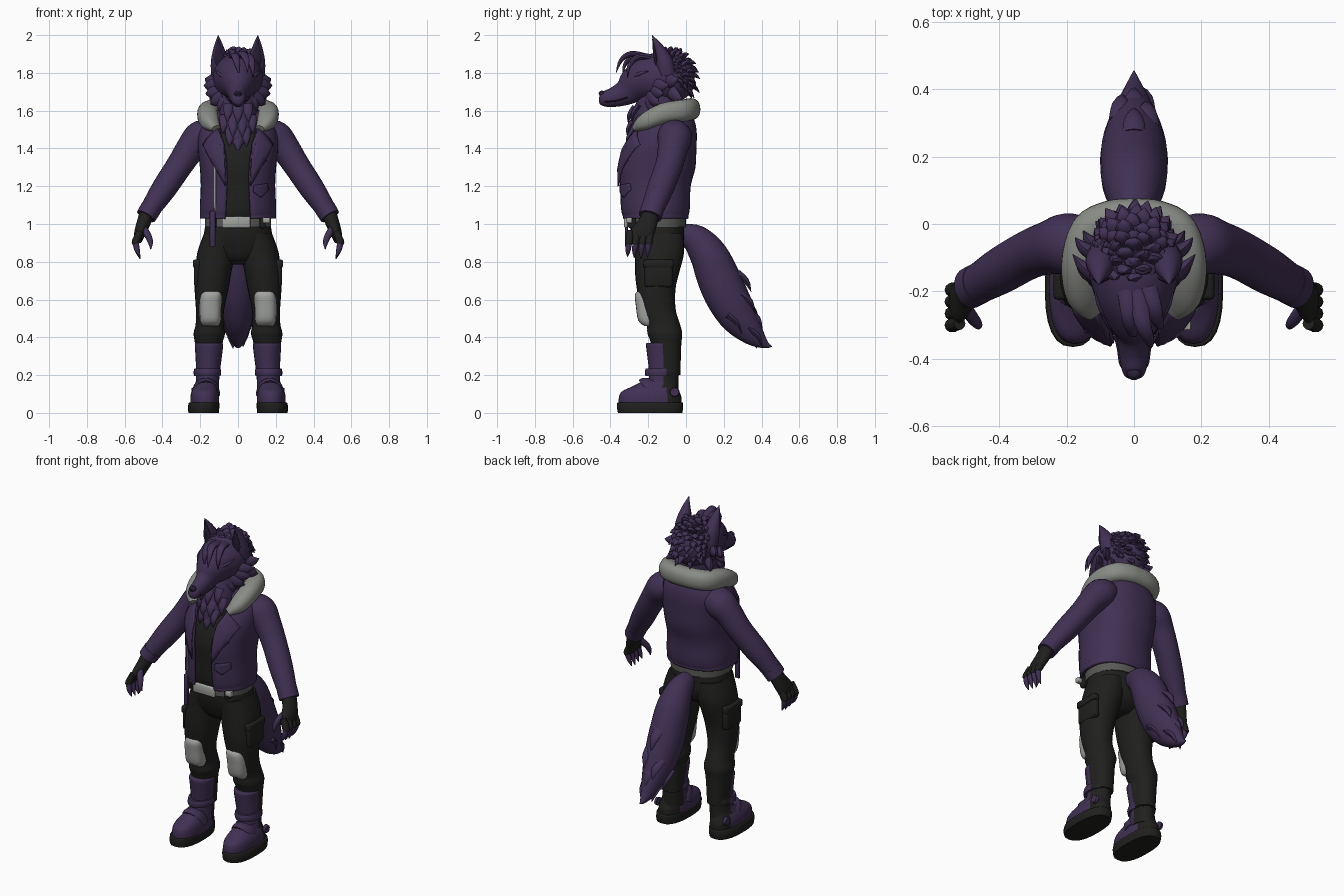
import bpy, bmesh, math, random
from mathutils import Vector

random.seed(4)
X, Y, Z = Vector((1, 0, 0)), Vector((0, 1, 0)), Vector((0, 0, 1))


def material(name, rgb):
    m = bpy.data.materials.new(name)
    m.diffuse_color = (*rgb, 1)
    return m


PURPLE = material("purple", (0.052, 0.030, 0.088))
DARK = material("dark purple", (0.022, 0.013, 0.036))
BLACK = material("black cloth", (0.014, 0.014, 0.013))
FLEECE = material("grey fleece", (0.25, 0.26, 0.235))
PAD = material("light grey", (0.36, 0.37, 0.35))
BELT = material("belt grey", (0.10, 0.10, 0.095))
EYE = material("pale eye", (0.32, 0.28, 0.16))


def smooth_path(pts, k):
    """Catmull-Rom resampling of tuples of any length."""
    out = []
    for i in range(len(pts) - 1):
        a, b, c, d = pts[max(i - 1, 0)], pts[i], pts[i + 1], pts[min(i + 2, len(pts) - 1)]
        for j in range(k):
            t = j / k
            out.append([0.5 * (2 * q + (r - p) * t + (2 * p - 5 * q + 4 * r - s) * t * t
                               + (3 * q - p - 3 * r + s) * t ** 3) for p, q, r, s in zip(a, b, c, d)])
    return out + [list(pts[-1])]


def tube(bm, pts, ref=X, flat=False, n=24, k=4, p=2.0):
    """Skin along (x, y, z, a, b[, gap]); a lies along ref, gap opens the front."""
    path = smooth_path(pts, k)
    rings = []
    for i, s in enumerate(path):
        c = Vector(s[:3])
        if flat:
            u, v = X, Y
        else:
            t = (Vector(path[min(i + 1, len(path) - 1)][:3]) - Vector(path[max(i - 1, 0)][:3])).normalized()
            u = (ref - t * ref.dot(t)).normalized()
            v = t.cross(u)
        a, b = max(s[3], 0.001), max(s[4], 0.001)
        opened = len(s) > 5
        g = s[5] if opened else 0
        ring = []
        for j in range(n + opened):
            th = -math.pi / 2 + g + (2 * math.pi - 2 * g) * j / n
            co, si = math.cos(th), math.sin(th)
            ring.append(bm.verts.new(c + u * a * math.copysign(abs(co) ** (2 / p), co)
                                     + v * b * math.copysign(abs(si) ** (2 / p), si)))
        rings.append(ring)
    m = len(rings[0])
    for r, q in zip(rings, rings[1:]):
        for j in range(m - opened):
            bm.faces.new((r[j], r[(j + 1) % m], q[(j + 1) % m], q[j]))
    if not opened:
        bm.faces.new(rings[0])
        bm.faces.new(rings[-1])


def finish(name, bm, mat, mirror=False, solid=0, rule=None):
    bmesh.ops.recalc_face_normals(bm, faces=bm.faces)
    me = bpy.data.meshes.new(name)
    bm.to_mesh(me)
    bm.free()
    for m in (mat if isinstance(mat, list) else [mat]):
        me.materials.append(m)
    for f in me.polygons:
        f.use_smooth = True
        if rule:
            f.material_index = rule(f.center)
    me.set_sharp_from_angle(angle=math.radians(45))
    ob = bpy.data.objects.new(name, me)
    bpy.context.collection.objects.link(ob)
    if solid:
        s = ob.modifiers.new("thickness", 'SOLIDIFY')
        s.thickness, s.offset = solid, 0
    if mirror:
        ob.modifiers.new("mirror", 'MIRROR')
    return ob


def part(name, paths, mat, mirror=False, solid=0, rule=None, **kw):
    bm = bmesh.new()
    for q in paths:
        tube(bm, q, **kw)
    return finish(name, bm, mat, mirror, solid, rule)


def box(name, c, size, mat, mirror=False, bevel=0.008):
    bm = bmesh.new()
    bmesh.ops.create_cube(bm, size=1)
    for v in bm.verts:
        v.co = Vector([v.co[i] * size[i] + c[i] for i in range(3)])
    bmesh.ops.bevel(bm, geom=bm.edges[:], offset=bevel, segments=2, affect='EDGES', profile=0.5)
    return finish(name, bm, mat, mirror)


def spike(base, tip, r, bend=(0, 0, 0), squash=0.6):
    b, t = Vector(base), Vector(tip)
    mid = b.lerp(t, 0.5) + Vector(bend)
    return [(*b, r, r * squash), (*mid, r * 0.75, r * 0.75 * squash), (*t, 0.001, 0.001)]


# torso sections: height, centre y, half width, half depth, front opening
TORSO = [(1.03, -.165, .188, .165, .30), (1.08, -.165, .195, .178, .28), (1.2, -.165, .19, .183, .26),
         (1.3, -.155, .195, .198, .26), (1.4, -.14, .205, .188, .30), (1.48, -.115, .2, .165, .42),
         (1.54, -.10, .165, .14, .6), (1.60, -.10, .11, .11, .8)]


def chest_front(x, z):
    for a, b in zip(TORSO, TORSO[1:]):
        if z <= b[0]:
            break
    t = min(max((z - a[0]) / (b[0] - a[0]), 0), 1)
    cy, rx, ry = [a[i] + (b[i] - a[i]) * t for i in (1, 2, 3)]
    return cy - ry * (1 - min(abs(x / rx), .97) ** 2.3) ** (1 / 2.3)


def chest_plate(name, pts, mat, mirror=False, lift=.012, thick=.009):
    """Flat outline in x, z laid over the front of the jacket."""
    bm = bmesh.new()
    bm.faces.new([bm.verts.new((x, 0, z)) for x, z in pts])
    bmesh.ops.triangulate(bm, faces=bm.faces[:])
    bmesh.ops.subdivide_edges(bm, edges=bm.edges[:], cuts=4, use_grid_fill=True)
    for v in bm.verts:
        v.co.y = chest_front(v.co.x, v.co.z) - lift
    return finish(name, bm, mat, mirror, thick)


# jacket, shirt and neck
part("jacket", [[(0, cy, z, rx, ry, g) for z, cy, rx, ry, g in TORSO]], PURPLE, solid=.014, flat=True, n=40, p=2.3)
part("shirt", [[(0, cy, z, rx - .016, ry - .016) for z, cy, rx, ry, g in TORSO]], BLACK, flat=True, n=32, p=2.3)
part("jacket_hem", [[(0, -.165, z, .194, .17, .32) for z in (1.03, 1.065)]], PURPLE, solid=.014, flat=True, n=40, p=2.3)
part("neck", [[(0, -.2, 1.40, .03, .11), (0, -.19, 1.46, .08, .122), (0, -.165, 1.55, .10, .13),
               (0, -.14, 1.65, .10, .12), (0, -.12, 1.75, .09, .1)]], PURPLE, flat=True)
part("chest_fur", [spike((x, y, z), (x * 1.15, y - .035, z - .09), .028, (0, -.012, 0)) for x, y, z in
                   [(0, -.28, 1.47), (.04, -.275, 1.50), (-.04, -.275, 1.5), (.02, -.275, 1.55), (-.025, -.275, 1.55),
                    (.07, -.24, 1.57), (-.07, -.24, 1.57), (0, -.27, 1.62), (.05, -.25, 1.63), (-.05, -.25, 1.63)]],
     PURPLE, n=8, k=3)
chest_plate("lapel", [(.065, 1.2), (.14, 1.33), (.185, 1.42), (.165, 1.45), (.11, 1.51), (.075, 1.43)], PURPLE, True, .016)
chest_plate("zip_strip", [(-.125, 1.06), (-.117, 1.06), (-.117, 1.34), (-.125, 1.34)], PAD, lift=.008, thick=.006)
chest_plate("pocket_flap", [(.08, 1.17), (.12, 1.14), (.16, 1.18), (.155, 1.215), (.085, 1.205)], PURPLE)
chest_plate("pocket_zip", [(.1, 1.28), (.15, 1.335), (.145, 1.342), (.095, 1.287)], DARK, lift=.009, thick=.005)
half = [(.115, -.265, 1.505, .018, .028), (.15, -.215, 1.54, .045, .05), (.16, -.12, 1.585, .055, .056),
        (.135, -.02, 1.6, .058, .054), (.07, .018, 1.607, .058, .052)]
part("fleece_collar", [half + [(0, .024, 1.608, .058, .052)] + [(-h[0], *h[1:]) for h in half[::-1]]],
     FLEECE, ref=Z, p=2.3)

# arms and hands
part("sleeve", [[(.15, -.065, 1.475, .085, .08), (.2, -.06, 1.455, .092, .09), (.25, -.07, 1.40, .08, .078),
                 (.31, -.09, 1.31, .073, .07), (.39, -.135, 1.19, .07, .066), (.45, -.17, 1.10, .062, .056),
                 (.488, -.19, 1.04, .058, .05)]], PURPLE, True, ref=Y)
part("sleeve_cuff", [[(.46, -.176, 1.085, .062, .056), (.487, -.19, 1.04, .062, .054)]], PURPLE, True, ref=Y)
part("glove", [[(.48, -.185, 1.06, .045, .04), (.502, -.205, 1.0, .052, .036), (.52, -.232, .95, .062, .03),
                (.526, -.245, .915, .055, .02)]], BLACK, True, ref=Y)
fingers, knuckles = [], []
for i in range(4):
    y = -.19 - .035 * i
    fingers.append([(.522, y, .95, .018, .018), (.54, y - .006, .905, .017, .017),
                    (.533, y - .012, .86, .014, .014), (.518, y - .014, .815 + .006 * abs(i - 1), .002, .002)])
    knuckles.append([(.518, y, .96, .019, .019), (.54, y - .005, .91, .021, .021), (.541, y - .007, .895, .020, .020)])
fingers.append([(.50, -.25, .975, .02, .02), (.475, -.285, .935, .018, .018), (.463, -.3, .9, .013, .013),
                (.462, -.31, .865, .002, .002)])
part("finger", fingers, PURPLE, True, ref=Y, n=10, k=3)
part("glove_knuckle", knuckles, BLACK, True, ref=Y, n=10, k=3)

# trousers, belt and pads
part("trouser_hips", [[(0, -.155, 1.04, .165, .142), (0, -.15, .95, .18, .142), (0, -.142, .88, .185, .132),
                       (0, -.14, .82, .14, .105), (0, -.14, .785, .06, .06)]], BLACK, flat=True, n=32, p=2.3)
part("trouser_leg", [[(.095, -.145, .95, .085, .13), (.115, -.14, .85, .1, .13), (.13, -.152, .75, .096, .118),
                      (.14, -.158, .66, .09, .103), (.148, -.148, .55, .075, .093), (.15, -.12, .47, .074, .088),
                      (.152, -.112, .42, .083, .092), (.155, -.105, .36, .072, .08), (.155, -.1, .2, .06, .07)]],
     BLACK, True, flat=True, p=2.2)
box("cargo_pocket", (.212, -.145, .735), (.042, .15, .14), BLACK, True, .015)
box("cargo_flap", (.218, -.145, .79), (.042, .16, .045), BLACK, True, .012)
part("knee_pad", [[(.145, -.19, .46, .042, .03), (.146, -.195, .49, .055, .058), (.146, -.2, .57, .058, .066),
                   (.142, -.208, .625, .056, .062), (.14, -.205, .65, .044, .045)]], PAD, True, flat=True, p=2.8)
part("belt", [[(0, -.158, z, .176, .158) for z in (.985, 1.035)]], BELT, flat=True, n=32, p=2.3)
box("belt_buckle", (-.01, -.318, 1.01), (.15, .02, .062), PAD)
box("belt_loop", (.13, -.285, 1.01), (.03, .04, .065), BLACK, True)
box("hanging_strap", (-.135, -.315, .975), (.03, .016, .19), PURPLE, bevel=.005)
box("strap_clasp", (.15, -.30, 1.02), (.04, .03, .03), PAD, bevel=.005)

# boots
front_purple = lambda c: 0 if c.y < -.115 else 1
part("boot_shaft", [[(.165, -.125, .10, .064, .085), (.16, -.118, .2, .062, .078), (.155, -.12, .3, .07, .085),
                     (.154, -.124, .36, .075, .088), (.154, -.124, .37, .068, .08)]], [PURPLE, BLACK], True,
     rule=front_purple, flat=True)
part("boot_foot", [[(.176, -.19, .03, .076, .166), (.176, -.19, .085, .076, .165), (.175, -.187, .115, .07, .150),
                    (.172, -.165, .14, .06, .12), (.167, -.135, .17, .055, .09)]], [PURPLE, BLACK], True,
     rule=front_purple, flat=True, p=2.4)
part("boot_sole", [[(.182, -.19, 0, .08, .17), (.182, -.19, .025, .083, .175), (.18, -.19, .052, .081, .174),
                    (.18, -.19, .056, .074, .166)]], BLACK, True, flat=True, p=2.5)
part("boot_strap", [[(.106, -.17, .10, .03, .012), (.125, -.195, .15, .034, .014), (.17, -.215, .172, .034, .014),
                     (.215, -.195, .15, .034, .014), (.236, -.17, .10, .03, .012)]], PURPLE, True, ref=Y, n=12)
part("ankle_strap", [[(.163, -.127, .195, .07, .088), (.162, -.127, .215, .073, .091),
                      (.162, -.127, .235, .069, .086)]], [PURPLE, BLACK], True, rule=front_purple, flat=True)
part("heel_patch", [[(.23, -.06, .11, .026, .026), (.246, -.06, .11, .022, .022)]], PURPLE, True, ref=Z, n=16, k=1)

# tail with fur tufts
part("tail", [[(0, -.03, .95, .045, .05), (0, .05, .92, .07, .078), (0, .12, .835, .094, .1),
               (0, .17, .72, .1, .113), (0, .22, .61, .098, .113), (0, .285, .50, .08, .098),
               (0, .36, .41, .048, .06), (0, .42, .362, .02, .022), (0, .455, .352, .002, .002)]], PURPLE)
part("tail_tuft", [spike((x, y, z), (x * .9, y + .075, z - .10), .035, (0, .012, .008)) for x, y, z in
                   [(0, .27, .74), (.04, .29, .63), (-.04, .31, .58), (0, .33, .54), (.06, .22, .52), (-.06, .24, .5),
                    (.03, .33, .45), (-.03, .3, .44)]], PURPLE, n=8, k=3)

# head and face
part("head", [[(0, .045, 1.77, .02, .03), (0, .02, 1.77, .075, .085), (0, -.06, 1.77, .122, .13),
               (0, -.14, 1.77, .133, .138), (0, -.21, 1.762, .118, .125), (0, -.27, 1.735, .088, .098),
               (0, -.32, 1.697, .057, .07), (0, -.38, 1.672, .045, .053), (0, -.43, 1.664, .037, .042),
               (0, -.452, 1.668, .026, .028), (0, -.46, 1.67, .006, .006)]], PURPLE, n=28)
part("nose", [[(0, -.43, 1.69, .016, .012), (0, -.447, 1.688, .022, .018), (0, -.46, 1.684, .012, .01)]], DARK, n=14)
part("mouth_line", [[(.005, -.455, 1.652, .003, .004), (.037, -.42, 1.648, .004, .005), (.046, -.37, 1.652, .004, .005),
                     (.062, -.31, 1.67, .003, .004)]], DARK, True, ref=Z, n=8)
part("eye", [[(.038, -.291, 1.748, .003, .004), (.055, -.281, 1.754, .009, .008), (.074, -.265, 1.761, .003, .004)]],
     EYE, True, ref=Z, n=10)
part("brow", [[(.02, -.305, 1.758, .008, .012), (.05, -.285, 1.773, .014, .018), (.09, -.25, 1.792, .012, .016),
               (.115, -.2, 1.81, .003, .004)]], PURPLE, True, ref=Z, n=12)
part("ear", [[(.092, -.10, 1.79, .05, .05), (.098, -.115, 1.86, .046, .046), (.102, -.145, 1.935, .027, .025),
              (.105, -.18, 2.0, .001, .001)]], PURPLE, True, n=16)
part("inner_ear", [[(.092, -.15, 1.83, .02, .01), (.098, -.158, 1.875, .028, .012), (.102, -.169, 1.935, .014, .008),
                    (.104, -.178, 1.98, .001, .001)]], DARK, True, n=12)
part("cheek_fur", [spike(b, t, .042, (.012, 0, -.006)) for b, t in
                   [((.09, -.17, 1.74), (.182, -.09, 1.735)), ((.09, -.17, 1.71), (.172, -.12, 1.69)),
                    ((.075, -.19, 1.68), (.145, -.14, 1.635)), ((.05, -.2, 1.67), (.1, -.18, 1.595)),
                    ((.1, -.1, 1.76), (.175, -.04, 1.77)), ((.09, -.08, 1.7), (.15, -.02, 1.66))]],
     PURPLE, True, ref=Z, n=8, k=3)

# hair: spikes swept over the crown and down the back of the head
hair = []
for row in range(9):
    lat = math.radians(-60 + 15 * row)
    for col in range(8):
        th = math.radians(62 + 20 * col + 10 * (row % 2) + random.uniform(-5, 5))
        d = Vector((.115 * math.sin(lat), -.125 * math.cos(lat) * math.cos(th), .138 * math.cos(lat) * math.sin(th)))
        c = Vector((0, -.1, 1.775))
        s = random.uniform(1.2, 1.38) - .12 * abs(math.sin(lat))
        hair.append(spike(c + d * .85, c + d * s + Vector((random.uniform(-.012, .012), .012, -.012)), .032,
                          (0, .004, .014)))
part("hair", hair, PURPLE, n=7, k=3)
part("fringe_lock", [[(.01, -.2, 1.88, .03, .02), (.025, -.29, 1.9, .025, .016), (.045, -.345, 1.865, .016, .011),
                      (.05, -.37, 1.8, .001, .001)],
                     [(-.02, -.2, 1.88, .03, .02), (-.015, -.27, 1.89, .024, .016), (-.005, -.32, 1.85, .016, .011),
                      (.005, -.335, 1.79, .001, .001)],
                     [(.04, -.19, 1.88, .03, .02), (.06, -.25, 1.885, .024, .016), (.075, -.3, 1.84, .015, .011),
                      (.08, -.31, 1.775, .001, .001)]], PURPLE, n=10)
